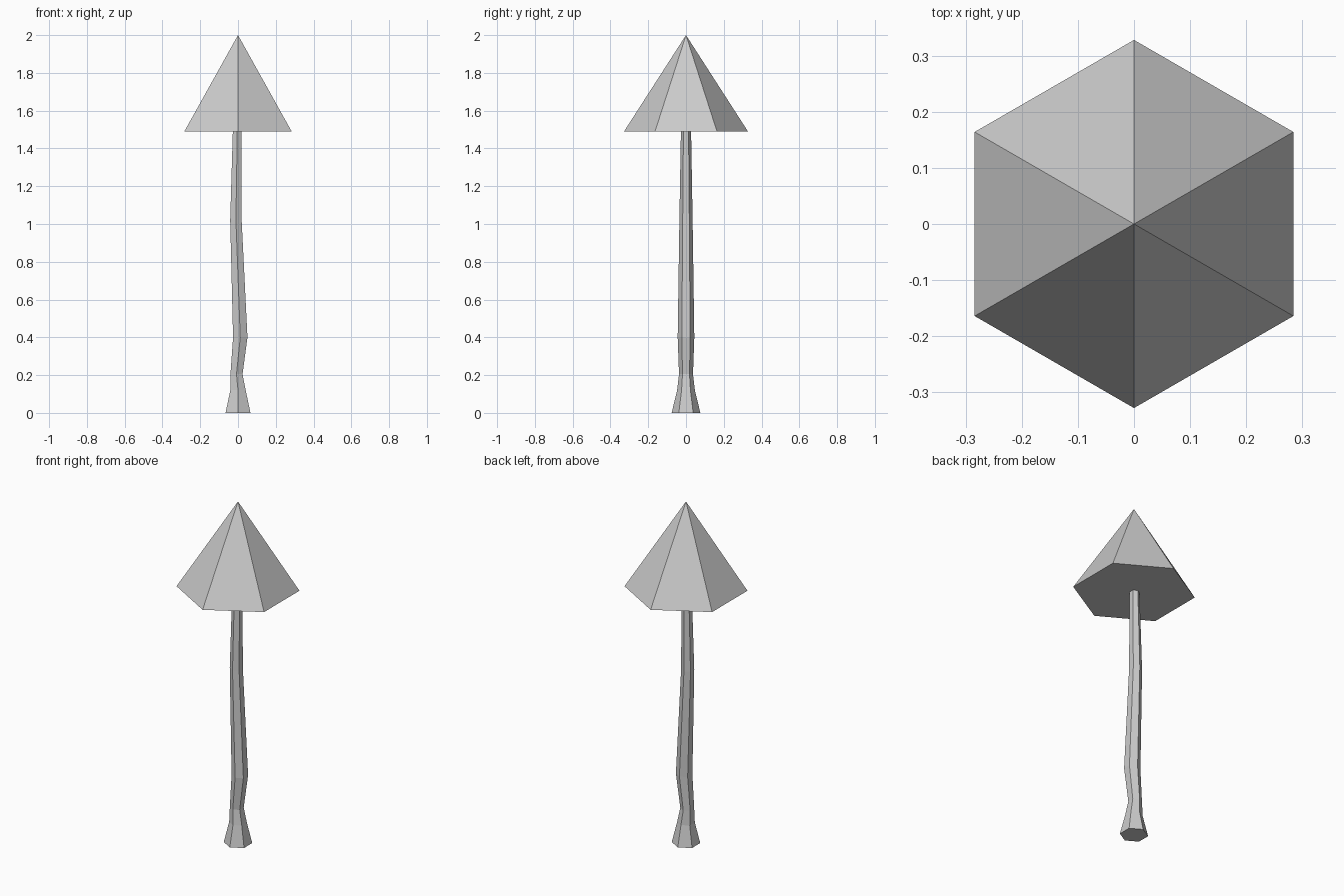
import bpy
import bmesh
from math import sin, cos, pi

cube = bpy.data.objects.get("Cube")
if cube:
    bpy.data.objects.remove(cube, do_unlink=True)

SIDES = 6

grey = bpy.data.materials.new("light grey")
grey.use_nodes = True
grey.diffuse_color = (0.6, 0.6, 0.6, 1)
grey.node_tree.nodes["Principled BSDF"].inputs["Base Color"].default_value = (0.6, 0.6, 0.6, 1)


def loft(name, rings, tip=None):
    """Join hexagonal rings (centre x, z, radius), closing with a cap or a tip."""
    bm = bmesh.new()
    loops = []
    for cx, z, r in rings:
        angles = [pi / 2 + 2 * pi * i / SIDES for i in range(SIDES)]
        loops.append([bm.verts.new((cx + r * cos(a), r * sin(a), z)) for a in angles])
    for low, high in zip(loops, loops[1:]):
        for i in range(SIDES):
            j = (i + 1) % SIDES
            bm.faces.new((low[i], low[j], high[j], high[i]))
    bm.faces.new(loops[0][::-1])
    top = loops[-1]
    if tip is None:
        bm.faces.new(top)
    else:
        peak = bm.verts.new((0, 0, tip))
        for i in range(SIDES):
            bm.faces.new((top[i], top[(i + 1) % SIDES], peak))
    bmesh.ops.recalc_face_normals(bm, faces=bm.faces)
    mesh = bpy.data.meshes.new(name)
    bm.to_mesh(mesh)
    bm.free()
    mesh.materials.append(grey)
    obj = bpy.data.objects.new(name, mesh)
    bpy.context.collection.objects.link(obj)
    return obj


# Crooked stem with a flared foot
loft("stem", [
    (0, 0, 0.076),
    (0, 0.12, 0.047),
    (-0.008, 0.205, 0.037),
    (0.012, 0.4, 0.044),
    (-0.011, 1.02, 0.035),
    (-0.004, 1.49, 0.027),
])

# Pointed cap with a flat underside
loft("cap", [(0, 1.49, 0.328)], tip=2.0)
